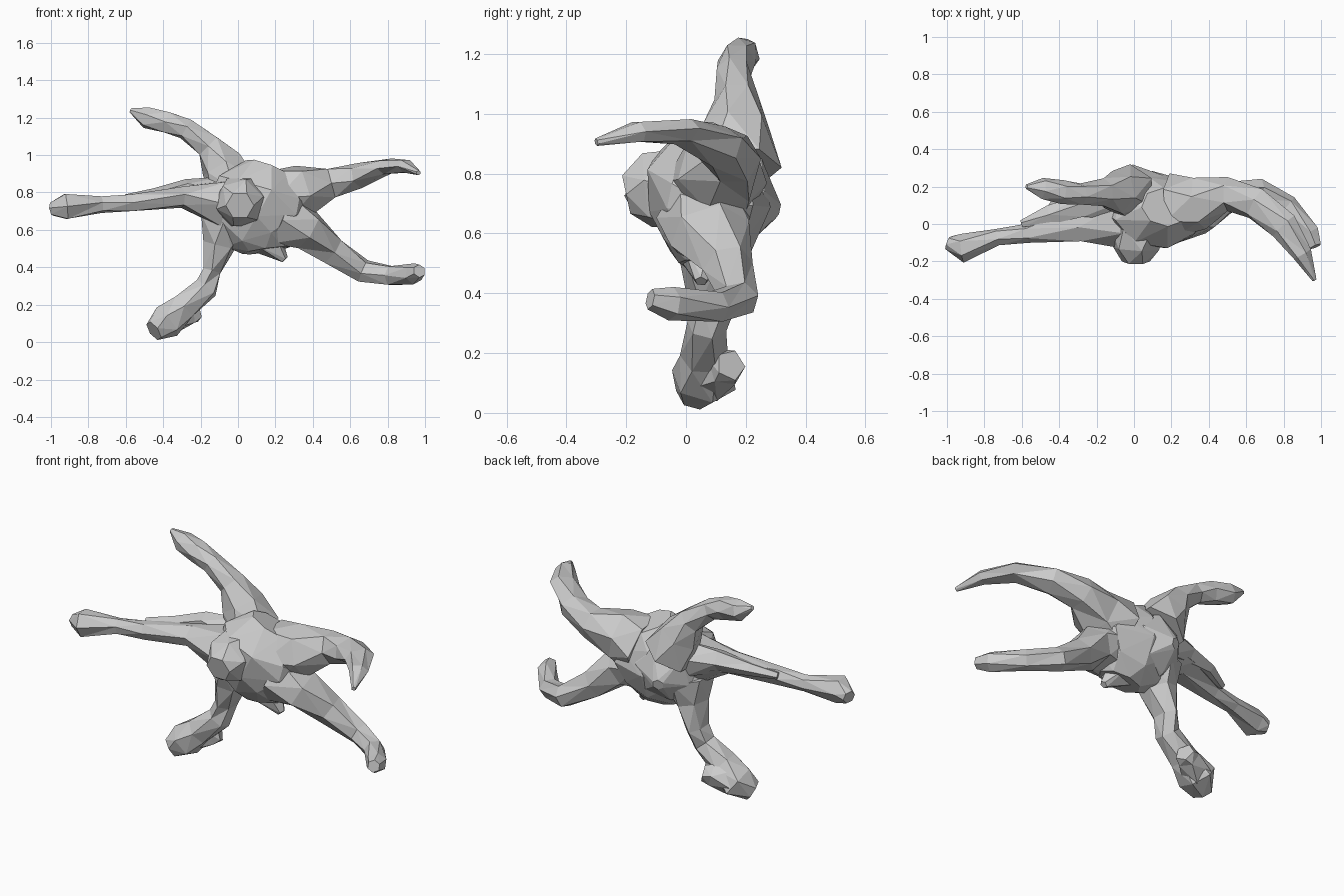
import bpy, bmesh, math
from mathutils import Vector

if "Cube" in bpy.data.objects:
    bpy.data.objects.remove(bpy.data.objects["Cube"])


def loft(name, sections, sides=6, phase=0.0):
    """Faceted tube; a section is x, y, z, half depth and, if not round, half thickness."""
    bm = bmesh.new()
    pts = [Vector(s[:3]) for s in sections]
    rings = []
    for i, s in enumerate(sections):
        t = (pts[min(i + 1, len(pts) - 1)] - pts[max(i - 1, 0)]).normalized()
        ref = Vector((0, 0, 1)) if abs(t.y) > 0.93 else Vector((0, 1, 0))
        a = (ref - t * ref.dot(t)).normalized()
        b = t.cross(a)
        ring = []
        for k in range(sides):
            w = 2 * math.pi * (k + phase + 0.25 * (i % 2)) / sides
            ring.append(bm.verts.new(pts[i] + 1.07 * (a * s[3] * math.cos(w) + b * s[-1] * math.sin(w))))
        rings.append(ring)
    for r0, r1 in zip(rings, rings[1:]):
        for k in range(sides):
            n = (k + 1) % sides
            bm.faces.new((r0[k], r0[n], r1[n], r1[k]))
    bm.faces.new(rings[0][::-1])
    bm.faces.new(rings[-1])
    bmesh.ops.triangulate(bm, faces=bm.faces[:])
    bmesh.ops.recalc_face_normals(bm, faces=bm.faces[:])
    me = bpy.data.meshes.new(name)
    bm.to_mesh(me)
    bm.free()
    ob = bpy.data.objects.new(name, me)
    bpy.context.collection.objects.link(ob)
    return ob


# Trunk, with the pointed belly, back hump and blunt head at the front
torso = loft("torso", [(.15, .06, .49, .08, .12), (.14, .07, .56, .14, .20), (.10, .08, .68, .19, .28),
                       (.13, .06, .82, .18, .23), (.17, .09, .92, .10, .13)], 8)
loft("belly_point", [(.14, .06, .56, .10), (.25, .05, .44, .02)], 5)
loft("back_hump", [(.02, .10, .71, .20), (0, .22, .70, .15), (-.03, .305, .68, .03)])
loft("head", [(.02, -.02, .75, .14), (.01, -.13, .745, .12), (.01, -.20, .73, .07)], 6, .5)

# Upper left limb
loft("upper_left_limb", [(-.02, .17, .82, .14), (-.09, .17, .95, .11), (-.16, .17, 1.05, .07),
                         (-.28, .16, 1.14, .055), (-.38, .17, 1.175, .06), (-.49, .19, 1.20, .055),
                         (-.575, .2, 1.24, .012)])

# Outstretched left limb with the thin fin behind its root
loft("left_limb", [(-.08, .03, .74, .15, .13), (-.3, .01, .775, .10, .055), (-.57, -.05, .745, .048),
                   (-.73, -.07, .735, .043), (-.92, -.13, .725, .072), (-.995, -.1, .71, .035)])
loft("left_fin", [(-.60, 0, .77, .02), (-.45, .05, .79, .05, .03), (-.28, .09, .81, .06),
                  (-.08, .12, .78, .10)], 5)

# Bent lower left leg and foot
loft("lower_left_leg", [(-.07, .08, .66, .14), (-.10, .08, .52, .10, .085), (-.14, .09, .38, .08, .05),
                        (-.17, .07, .29, .063), (-.29, .06, .19, .075), (-.38, .06, .11, .105, .09),
                        (-.45, .02, .06, .055)])
loft("heel", [(-.36, .08, .12, .08), (-.26, .13, .15, .06), (-.22, .15, .16, .05)], 5)

# Lower right leg, curling forward at the tip
loft("lower_right_leg", [(.22, .06, .66, .15), (.37, .08, .60, .13, .105), (.5, .14, .49, .08),
                         (.67, .18, .38, .06), (.82, .1, .355, .053), (.94, -.05, .365, .053),
                         (.97, -.12, .38, .033)])

# Upper right limb, sweeping forward into a pointed hand
loft("upper_right_limb", [(.2, .1, .77, .16), (.35, .11, .81, .135), (.5, .16, .85, .085),
                          (.65, .11, .89, .085, .065), (.8, -.01, .94, .075, .04),
                          (.9, -.16, .94, .05, .035), (.965, -.30, .905, .012)])

# Weld every part into one continuous faceted skin
parts = [o for o in bpy.context.collection.objects if o != torso]
for p in parts:
    mod = torso.modifiers.new("join_" + p.name, 'BOOLEAN')
    mod.operation = 'UNION'
    mod.solver = 'EXACT'
    mod.object = p
    mod.use_self = True
bpy.context.view_layer.update()
skin = bpy.data.meshes.new_from_object(torso.evaluated_get(bpy.context.evaluated_depsgraph_get()))
torso.modifiers.clear()
torso.data = skin
torso.name = "five_limbed_body"
for p in parts:
    bpy.data.objects.remove(p)
